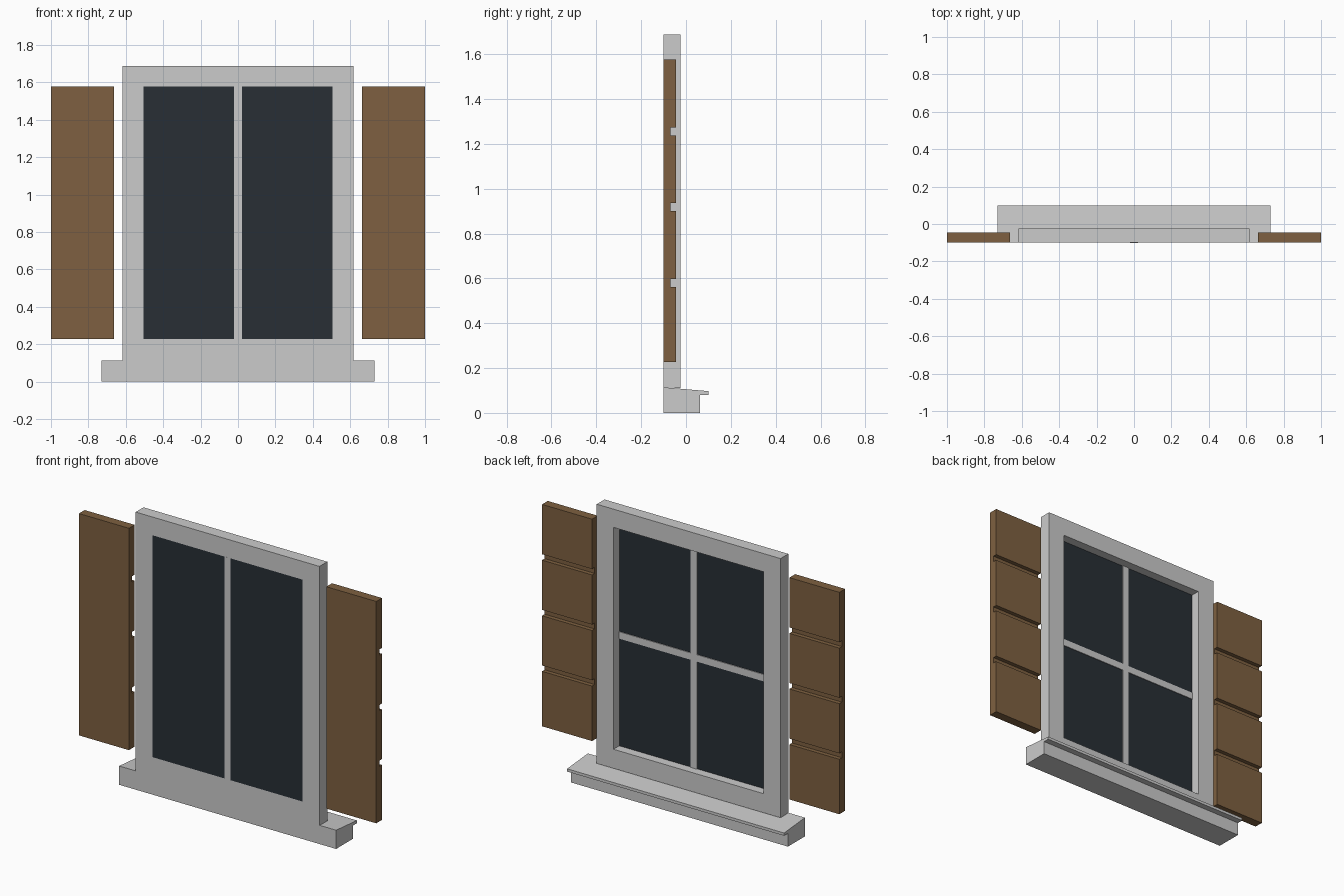
import bpy, bmesh

if "Cube" in bpy.data.objects:
    bpy.data.objects.remove(bpy.data.objects["Cube"])

BACK = -0.10  # shared plane of frame, glass, sill and shutters


def material(name, rgb):
    m = bpy.data.materials.new(name)
    m.diffuse_color = (*rgb, 1)
    m.use_nodes = True
    m.node_tree.nodes["Principled BSDF"].inputs["Base Color"].default_value = m.diffuse_color
    return m


wood = material("brown_wood", (0.21, 0.118, 0.052))
dark = material("dark_glass", (0.021, 0.028, 0.036))


def finish(name, bm, mat=None):
    bmesh.ops.recalc_face_normals(bm, faces=bm.faces)
    me = bpy.data.meshes.new(name)
    bm.to_mesh(me)
    bm.free()
    ob = bpy.data.objects.new(name, me)
    bpy.context.collection.objects.link(ob)
    if mat:
        me.materials.append(mat)
    return ob


def extrude_profile(name, yz, x0, x1, mat=None):
    """Extrude a closed (y, z) profile along x."""
    bm = bmesh.new()
    face = bm.faces.new([bm.verts.new((x0, y, z)) for y, z in yz])
    geo = bmesh.ops.extrude_face_region(bm, geom=[face])["geom"]
    verts = [g for g in geo if isinstance(g, bmesh.types.BMVert)]
    bmesh.ops.translate(bm, verts=verts, vec=(x1 - x0, 0, 0))
    return finish(name, bm, mat)


def box(name, x0, x1, y0, y1, z0, z1, mat=None):
    return extrude_profile(name, [(y0, z0), (y1, z0), (y1, z1), (y0, z1)], x0, x1, mat)


# Window surround: a rectangular ring extruded in depth
bm = bmesh.new()
rings = []
for hx, z0, z1 in ((0.618, 0.112, 1.688), (0.505, 0.228, 1.577)):
    rings.append([bm.verts.new((x, BACK, z)) for x, z in
                  ((-hx, z0), (hx, z0), (hx, z1), (-hx, z1))])
outer, inner = rings
faces = [bm.faces.new((outer[i], outer[(i + 1) % 4], inner[(i + 1) % 4], inner[i]))
         for i in range(4)]
geo = bmesh.ops.extrude_face_region(bm, geom=faces)["geom"]
bmesh.ops.translate(bm, vec=(0, 0.075, 0),
                    verts=[g for g in geo if isinstance(g, bmesh.types.BMVert)])
finish("window_frame", bm)

# Sloping sill with a thin projecting lip
extrude_profile("window_sill", [(BACK, 0), (0.063, 0), (0.063, 0.08), (0.10, 0.08),
                                (0.10, 0.097), (BACK, 0.114)], -0.73, 0.73)

# Glass and crossing glazing bars
box("glass", -0.505, 0.505, BACK, -0.08, 0.228, 1.577, dark)
box("vertical_bar", -0.021, 0.021, BACK - 0.0005, -0.075, 0.228, 1.577)
box("horizontal_bar", -0.505, 0.505, -0.09, -0.0755, 0.882, 0.924)

# Shutters: plank profile with three horizontal grooves
profile = [(BACK, 1.577), (BACK, 0.228), (-0.045, 0.228)]
for z in (0.58, 0.918, 1.256):
    profile += [(-0.045, z - 0.018), (-0.07, z - 0.018),
                (-0.07, z + 0.018), (-0.045, z + 0.018)]
profile.append((-0.045, 1.577))
for side, x0, x1 in (("left", -1.0, -0.664), ("right", 0.664, 1.0)):
    extrude_profile(side + "_shutter", profile, x0, x1, wood)
